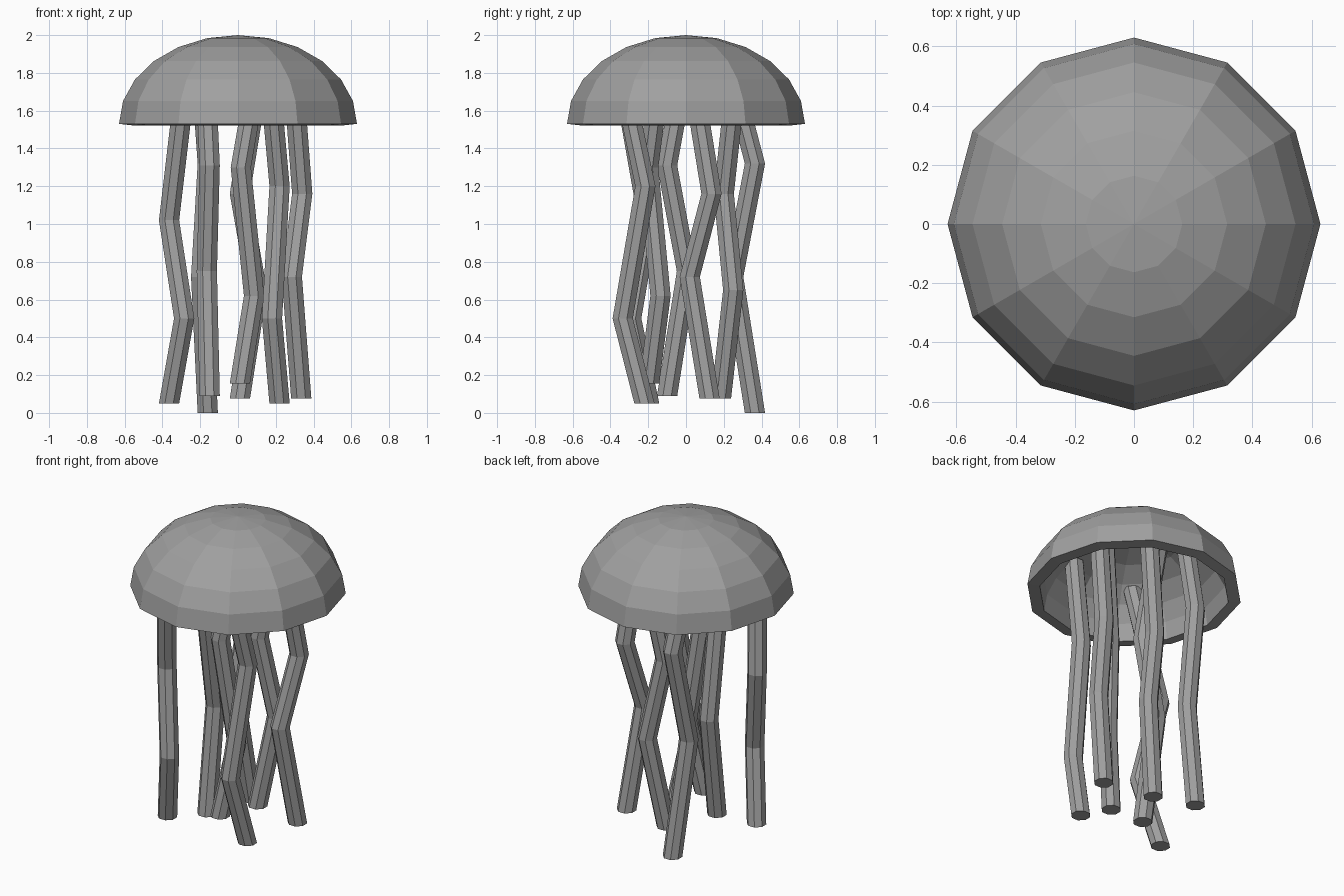
import bpy, bmesh, math
from mathutils import Vector

if "Cube" in bpy.data.objects:
    bpy.data.objects.remove(bpy.data.objects["Cube"], do_unlink=True)

grey = bpy.data.materials.new("soft_grey")
grey.use_nodes = True
GREY = (0.35, 0.35, 0.35, 1)
grey.diffuse_color = GREY
grey.node_tree.nodes["Principled BSDF"].inputs["Base Color"].default_value = GREY

RIM_Z = 1.53


def finish(bm, name):
    bmesh.ops.recalc_face_normals(bm, faces=bm.faces)
    mesh = bpy.data.meshes.new(name)
    bm.to_mesh(mesh)
    bm.free()
    mesh.materials.append(grey)
    obj = bpy.data.objects.new(name, mesh)
    bpy.context.collection.objects.link(obj)
    return obj


def ring(bm, centre, radius, sides, turn=0.0):
    """Horizontal ring of vertices."""
    return [bm.verts.new((centre[0] + radius * math.cos(turn + math.tau * i / sides),
                          centre[1] + radius * math.sin(turn + math.tau * i / sides),
                          centre[2])) for i in range(sides)]


def bridge(bm, a, b):
    n = len(a)
    for i in range(n):
        bm.faces.new((a[i], a[(i + 1) % n], b[(i + 1) % n], b[i]))


def cap_fan(bm, loop, apex):
    tip = bm.verts.new(apex)
    for i in range(len(loop)):
        bm.faces.new((loop[i], loop[(i + 1) % len(loop)], tip))


def dome_rings(bm, radius, height, base):
    """Half-ellipsoid shell of twelve sides, from rim to apex."""
    rings = []
    for k in range(6, 0, -1):
        a = math.radians(15 * k)
        rings.append(ring(bm, (0, 0, base + height * math.cos(a)), radius * math.sin(a), 12))
    for a, b in zip(rings, rings[1:]):
        bridge(bm, a, b)
    cap_fan(bm, rings[-1], (0, 0, base + height))
    return rings[0]


# Hollow bell with a thick rim
bm = bmesh.new()
outer = dome_rings(bm, 0.63, 0.47, RIM_Z)
inner = dome_rings(bm, 0.557, 0.41, RIM_Z - 0.008)
bridge(bm, outer, inner)
finish(bm, "bell")


def root_in_bell(bend, rim):
    """Carry the top segment on until it is buried in the bell wall."""
    step = (rim - bend) / (rim.z - bend.z) * 0.01
    p = rim.copy()
    while (p.x ** 2 + p.y ** 2) / 0.59 ** 2 + ((p.z - RIM_Z) / 0.435) ** 2 < 0.9:
        p += step
    return p


# Tentacle centre lines: foot, lower bend, upper bend, rim level
tentacles = {
    "tentacle_front_right": [(-0.365, -0.195, 0.05), (-0.285, -0.29, 0.5), (-0.365, -0.2, 1.02), (-0.305, -0.29, RIM_Z)],
    "tentacle_front_left": [(0.22, -0.22, 0.05), (0.18, -0.335, 0.5), (0.22, -0.215, 1.2), (0.19, -0.285, RIM_Z)],
    "tentacle_middle_right": [(-0.15, -0.10, 0.09), (-0.165, 0.005, 0.75), (-0.15, -0.10, 1.31), (-0.16, -0.06, RIM_Z)],
    "tentacle_back_right": [(-0.16, 0.365, 0.0), (-0.195, 0.25, 0.72), (-0.16, 0.365, 1.32), (-0.175, 0.31, RIM_Z)],
    "tentacle_back_middle": [(0.01, 0.185, 0.075), (0.1, 0.25, 0.65), (0.01, 0.2, 1.16), (0.07, 0.24, RIM_Z)],
    "tentacle_front_middle": [(0.01, -0.195, 0.155), (0.085, -0.135, 0.62), (0.015, -0.2, 1.3), (0.055, -0.17, RIM_Z)],
    "tentacle_back_left": [(0.335, 0.125, 0.075), (0.285, 0.02, 0.72), (0.34, 0.135, 1.16), (0.312, 0.075, RIM_Z)],
}

for name, path in tentacles.items():
    points = [Vector(p) for p in path]
    points[3] = root_in_bell(points[2], points[3])
    bm = bmesh.new()
    rings = [ring(bm, p, 0.058, 8, math.pi / 8) for p in points]
    for a, b in zip(rings, rings[1:]):
        bridge(bm, a, b)
    bm.faces.new(rings[0])
    bm.faces.new(rings[-1])
    finish(bm, name)
